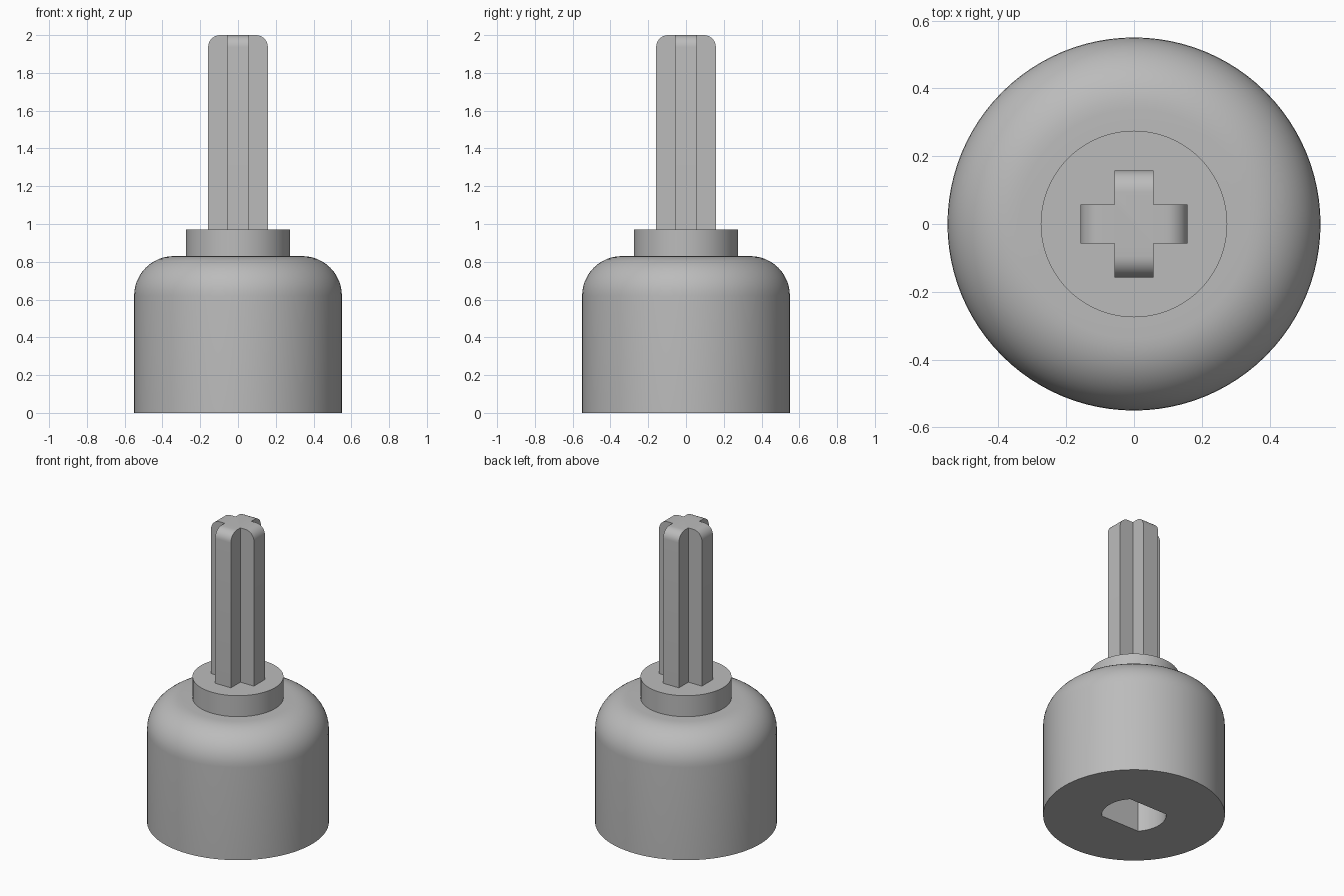
import bpy, bmesh, math

if "Cube" in bpy.data.objects:
    bpy.data.objects.remove(bpy.data.objects["Cube"], do_unlink=True)

BODY_R, BODY_TOP, FILLET = 0.55, 0.83, 0.21
COLLAR_R, COLLAR_TOP = 0.275, 0.97
ARM, HALF, AXLE_ROUND = 0.158, 0.058, 0.063
HOLE_R, HOLE_FLAT, HOLE_DEPTH = 0.195, 0.133, 0.6

grey = bpy.data.materials.new("light grey plastic")
grey.use_nodes = True
colour = (0.5, 0.5, 0.5, 1)
grey.diffuse_color = colour
grey.node_tree.nodes["Principled BSDF"].inputs["Base Color"].default_value = colour


def make_object(name, bm):
    bmesh.ops.recalc_face_normals(bm, faces=bm.faces)
    mesh = bpy.data.meshes.new(name)
    bm.to_mesh(mesh)
    bm.free()
    mesh.materials.append(grey)
    ob = bpy.data.objects.new(name, mesh)
    bpy.context.collection.objects.link(ob)
    return ob


def select(ob):
    bpy.ops.object.select_all(action="DESELECT")
    ob.select_set(True)
    bpy.context.view_layer.objects.active = ob


def prism(outline, bottom, top):
    bm = bmesh.new()
    face = bm.faces.new([bm.verts.new((x, y, bottom)) for x, y in outline])
    new = bmesh.ops.extrude_face_region(bm, geom=[face])["geom"]
    verts = [v for v in new if isinstance(v, bmesh.types.BMVert)]
    bmesh.ops.translate(bm, verts=verts, vec=(0, 0, top - bottom))
    return bm


# Round body with a filleted shoulder and a raised collar
profile = [(0, 0), (BODY_R, 0)]
for i in range(13):
    a = math.pi / 2 * i / 12
    profile.append((BODY_R - FILLET + FILLET * math.cos(a),
                    BODY_TOP - FILLET + FILLET * math.sin(a)))
profile += [(COLLAR_R, BODY_TOP), (COLLAR_R, COLLAR_TOP), (0, COLLAR_TOP)]
bm = bmesh.new()
points = [bm.verts.new((r, 0, z)) for r, z in profile]
edges = [bm.edges.new(pair) for pair in zip(points, points[1:])]
bmesh.ops.spin(bm, geom=points + edges, cent=(0, 0, 0), axis=(0, 0, 1),
               angle=math.tau, steps=96, use_duplicate=False)
bmesh.ops.remove_doubles(bm, verts=bm.verts, dist=0.0001)
body = make_object("body", bm)

# Shaft socket in the underside, round with two flats
limit = math.asin(HOLE_FLAT / HOLE_R)
outline = []
for start in (0, math.pi):
    for i in range(17):
        a = start - limit + 2 * limit * i / 16
        outline.append((HOLE_R * math.cos(a), HOLE_R * math.sin(a)))
cutter = make_object("socket_cutter", prism(outline, -0.1, HOLE_DEPTH))
cutter.hide_render = True
cut = body.modifiers.new("socket", "BOOLEAN")
cut.operation = "DIFFERENCE"
cut.solver = "EXACT"
cut.object = cutter
select(body)
bpy.ops.object.modifier_apply(modifier=cut.name)
bpy.data.objects.remove(cutter, do_unlink=True)

# Cross axle, each arm rounded over at its top end
quarter = [(ARM, -HALF), (ARM, HALF), (HALF, HALF)]
outline = []
for turn in range(4):
    outline += quarter
    quarter = [(-y, x) for x, y in quarter]
bm = prism(outline, COLLAR_TOP - 0.01, 2.0)
tips = [e for e in bm.edges
        if all(v.co.z > 1.99 for v in e.verts)
        and any(all(abs(abs(v.co[k]) - ARM) < 0.001 for v in e.verts) for k in (0, 1))]
bmesh.ops.bevel(bm, geom=tips, offset=AXLE_ROUND, segments=8, profile=0.5,
                affect="EDGES")
axle = make_object("cross_axle", bm)

for ob in (body, axle):
    select(ob)
    bpy.ops.object.shade_smooth_by_angle(angle=math.radians(30))
